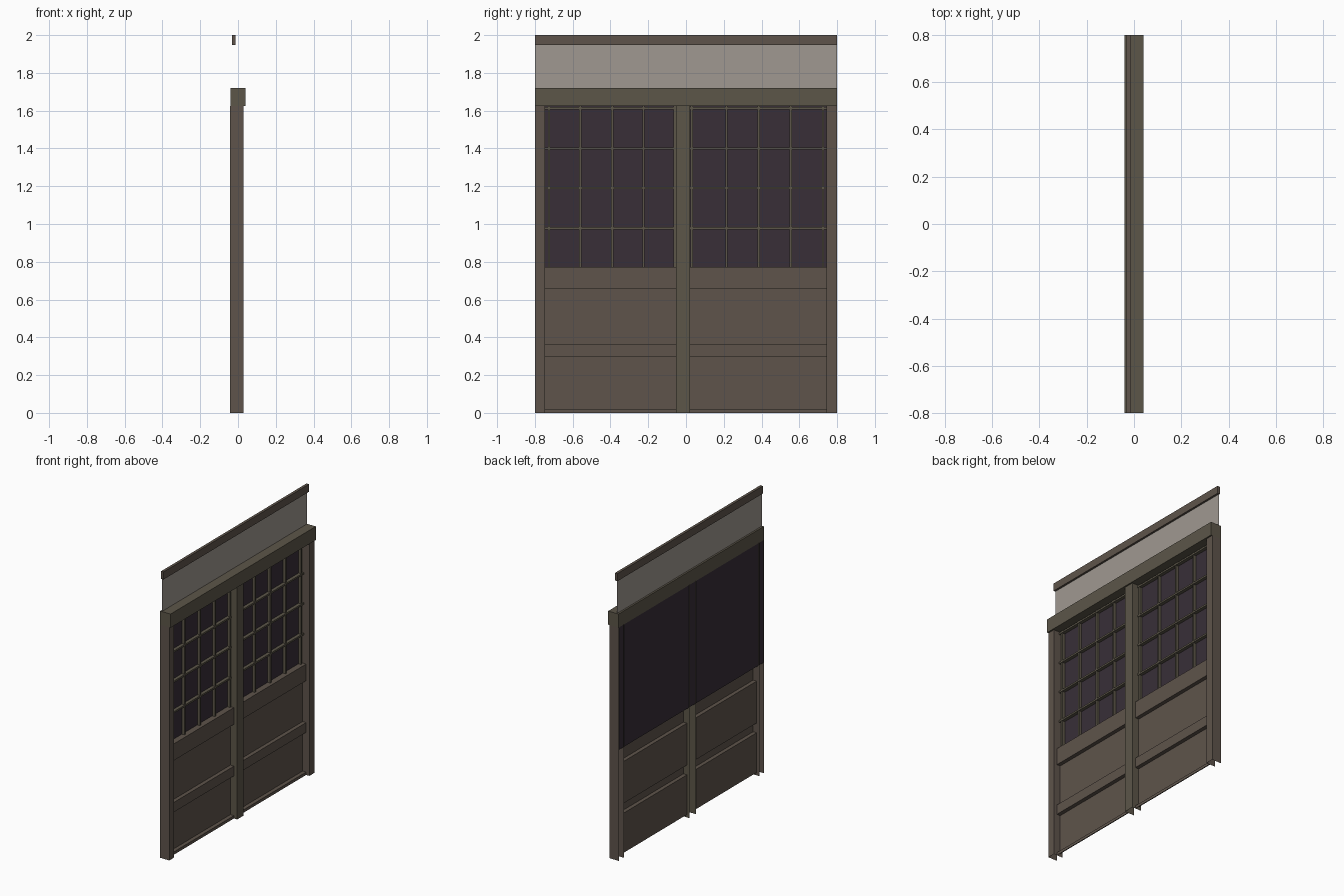
import bpy, bmesh

if "Cube" in bpy.data.objects:
    bpy.data.objects.remove(bpy.data.objects["Cube"])

def material(name, rgb):
    m = bpy.data.materials.new(name)
    m.diffuse_color = (*rgb, 1)
    m.use_nodes = True
    m.node_tree.nodes["Principled BSDF"].inputs["Base Color"].default_value = m.diffuse_color
    return m

BROWN = material("brown_wood", (0.112, 0.088, 0.070))
OLIVE = material("olive_wood", (0.107, 0.093, 0.066))
GREY = material("pale_grey", (0.350, 0.318, 0.283))
DARK = material("dark_pane", (0.040, 0.028, 0.039))

def finish(name, bm, mat):
    me = bpy.data.meshes.new(name)
    bm.to_mesh(me)
    bm.free()
    me.materials.append(mat)
    ob = bpy.data.objects.new(name, me)
    bpy.context.collection.objects.link(ob)
    return ob

def add_box(bm, x0, x1, y0, y1, z0, z1):
    vs = bmesh.ops.create_cube(bm, size=1)["verts"]
    for v in vs:
        v.co.x = x1 if v.co.x > 0 else x0
        v.co.y = y1 if v.co.y > 0 else y0
        v.co.z = z1 if v.co.z > 0 else z0

def box(name, mat, *dims):
    bm = bmesh.new()
    add_box(bm, *dims)
    return finish(name, bm, mat)

def sweep(name, mat, profile, offset):
    """Extrude an open profile into a folded sheet."""
    bm = bmesh.new()
    a = [bm.verts.new(p) for p in profile]
    b = [bm.verts.new([p[i] + offset[i] for i in range(3)]) for p in profile]
    for i in range(len(a) - 1):
        bm.faces.new((a[i], a[i + 1], b[i + 1], b[i]))
    return finish(name, bm, mat)

FRONT, BACK, PANEL, RAIL, PANE = 0.03, -0.042, -0.022, 0.005, -0.037
TOP = 1.625

# Posts: channels open at the back
for name, mat, y0, y1 in (("left_post", BROWN, -0.8, -0.747),
                          ("centre_post", OLIVE, -0.052, 0.02),
                          ("right_post", BROWN, 0.743, 0.8)):
    sweep(name, mat, [(BACK, y0, 0), (FRONT, y0, 0), (FRONT, y1, 0), (BACK, y1, 0)],
          (0, 0, TOP))

# Header beam, upper wall sheet and top strip
box("header_beam", OLIVE, -0.04, 0.04, -0.8, 0.8, TOP, 1.72)
sweep("upper_wall", GREY, [(-0.027, -0.8, 1.72), (-0.027, -0.8, 1.95)], (0, 1.6, 0))
box("top_strip", BROWN, -0.032, -0.013, -0.8, 0.8, 1.947, 2.0)

# Dark backing behind the window grids
sweep("window_backing", DARK, [(PANE, -0.798, 0.77), (PANE, -0.798, TOP)], (0, 1.596, 0))

for side, y0, y1, bars in (("left", -0.747, -0.052, (-0.725, -0.56, -0.39, -0.225, -0.06)),
                           ("right", 0.02, 0.743, (0.03, 0.215, 0.385, 0.555, 0.725))):
    # Lower panelling: folded sheet with sill, middle rail and top rail
    steps = [(RAIL, 0), (RAIL, 0.02), (PANEL, 0.02), (PANEL, 0.297), (RAIL, 0.297),
             (RAIL, 0.365), (PANEL, 0.365), (PANEL, 0.657), (RAIL, 0.657),
             (RAIL, 0.773), (PANE, 0.773)]
    sweep(side + "_panelling", BROWN, [(x, y0, z) for x, z in steps], (0, y1 - y0, 0))

    # Window grid bars
    bm = bmesh.new()
    for y in bars:
        add_box(bm, PANE + 0.001, -0.017, y - 0.006, y + 0.006, 0.773, TOP)
    for z in (0.977, 1.19, 1.4, 1.613):
        add_box(bm, PANE + 0.001, -0.013, y0, y1, z - 0.006, z + 0.006)
    finish(side + "_window_bars", bm, OLIVE)
